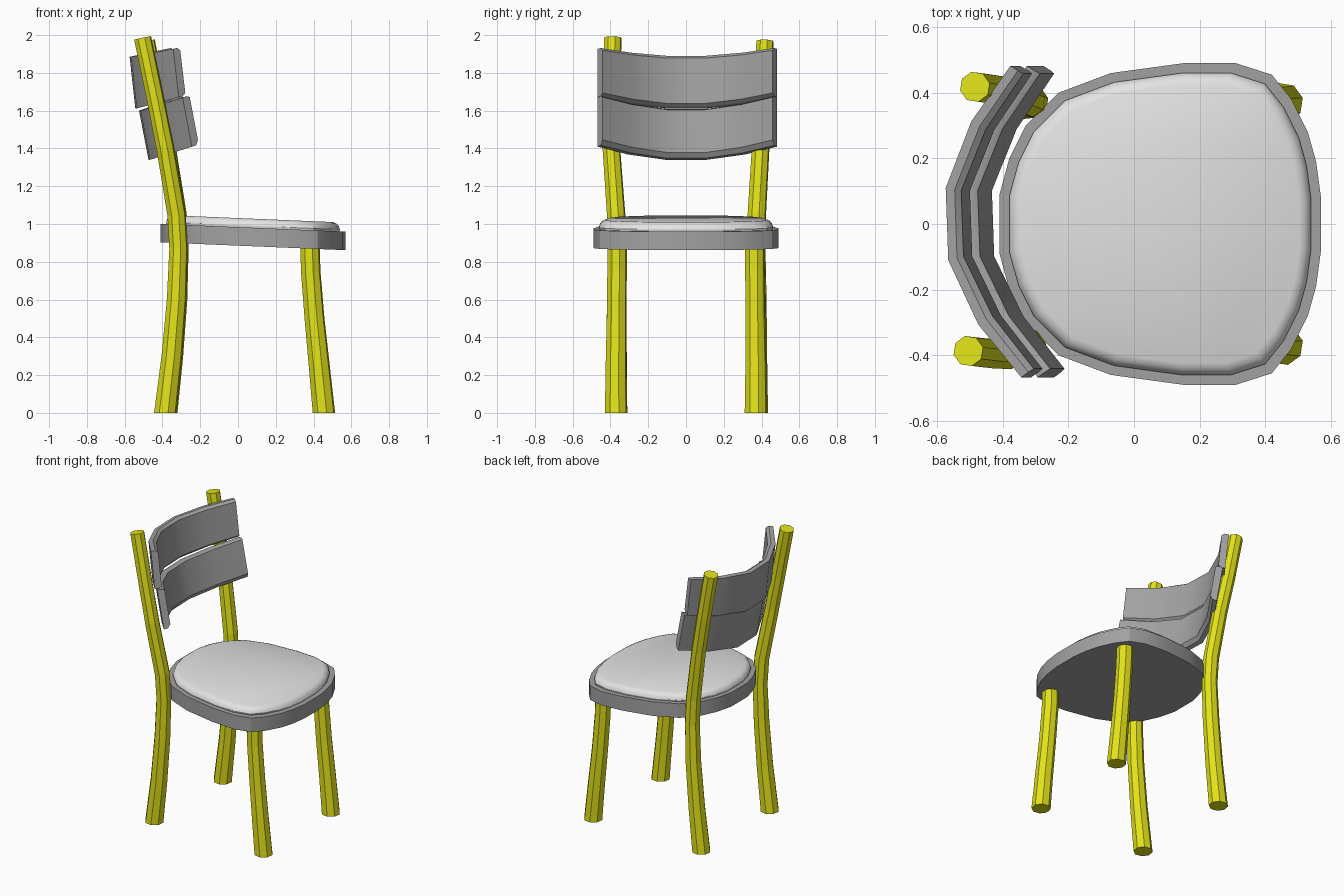
import bpy, bmesh, math
from mathutils import Vector, Matrix

cube = bpy.data.objects.get("Cube")
if cube:
    bpy.data.objects.remove(cube, do_unlink=True)


def material(name, rgb):
    mat = bpy.data.materials.new(name)
    mat.use_nodes = True
    mat.diffuse_color = (*rgb, 1)
    mat.node_tree.nodes["Principled BSDF"].inputs["Base Color"].default_value = (*rgb, 1)
    return mat


yellow = material("yellow_paint", (0.76, 0.76, 0.01))
grey = material("mid_grey", (0.36, 0.36, 0.36))
pale = material("pale_grey", (0.77, 0.77, 0.77))


def loft(name, rings, mat, smooth=True):
    """Skin a list of closed rings and cap both ends."""
    bm = bmesh.new()
    loops = [[bm.verts.new(p) for p in ring] for ring in rings]
    for a, b in zip(loops, loops[1:]):
        for i in range(len(a)):
            j = (i + 1) % len(a)
            bm.faces.new((a[i], a[j], b[j], b[i]))
    bm.faces.new(loops[0])
    bm.faces.new(loops[-1])
    bmesh.ops.recalc_face_normals(bm, faces=bm.faces)
    mesh = bpy.data.meshes.new(name)
    bm.to_mesh(mesh)
    bm.free()
    mesh.materials.append(mat)
    obj = bpy.data.objects.new(name, mesh)
    bpy.context.collection.objects.link(obj)
    if smooth:
        bpy.ops.object.select_all(action="DESELECT")
        obj.select_set(True)
        bpy.context.view_layer.objects.active = obj
        bpy.ops.object.shade_smooth_by_angle(angle=math.radians(30))
    return obj


# Bent octagonal legs: path points are (x, y, z, radius)
def leg(name, path):
    pts = [Vector(p[:3]) for p in path]
    rings = []
    for i, p in enumerate(pts):
        t = (pts[min(i + 1, len(pts) - 1)] - pts[max(i - 1, 0)]).normalized()
        if i == 0:
            t = Vector((0, 0, 1))
        v = t.cross(Vector((1, 0, 0))).normalized()
        u = v.cross(t)
        ring = []
        for k in range(8):
            a = math.tau * (k + 0.3) / 8
            ring.append(p + path[i][3] * (math.cos(a) * u + math.sin(a) * v))
        rings.append(ring)
    loft(name, rings, yellow, smooth=False)


for side, s in (("left", 1), ("right", -1)):
    leg("front_leg_" + side, [
        (0.455, s * 0.37, 0, 0.061), (0.43, s * 0.37, 0.25, 0.057),
        (0.405, s * 0.367, 0.5, 0.054), (0.385, s * 0.365, 0.75, 0.053),
        (0.38, s * 0.365, 0.92, 0.053)])

leg("back_leg_right", [
    (-0.385, -0.37, 0, 0.061), (-0.35, -0.368, 0.3, 0.056), (-0.325, -0.367, 0.6, 0.053),
    (-0.315, -0.365, 0.87, 0.05), (-0.325, -0.37, 1.05, 0.05), (-0.385, -0.395, 1.4, 0.048),
    (-0.435, -0.395, 1.65, 0.047), (-0.505, -0.387, 1.985, 0.047)])
leg("back_leg_left", [
    (-0.38, 0.375, 0, 0.061), (-0.345, 0.375, 0.3, 0.056), (-0.32, 0.375, 0.6, 0.053),
    (-0.31, 0.372, 0.87, 0.05), (-0.32, 0.375, 1.05, 0.05), (-0.375, 0.395, 1.4, 0.048),
    (-0.425, 0.41, 1.65, 0.047), (-0.485, 0.418, 1.968, 0.047)])

# Seat outline, one half mirrored across y
half = [(-0.41, 0.09), (-0.38, 0.2), (-0.33, 0.3), (-0.23, 0.4), (-0.07, 0.46),
        (0.15, 0.49), (0.31, 0.49), (0.42, 0.455), (0.48, 0.38), (0.53, 0.28),
        (0.555, 0.19), (0.57, 0.08)]
outline = half + [(x, -y) for x, y in reversed(half)]


def seat_ring(inset, z):
    """Shrink the outline by the inset and lay it on the sloping seat plane."""
    ring = []
    for x, y in outline:
        px = 0.08 + (x - 0.08) * (1 - inset / 0.49)
        ring.append((px, y * (1 - inset / 0.49), z - 0.042 * (px - 0.08)))
    return ring


loft("seat_base", [seat_ring(0, 0.882), seat_ring(0, 0.98)], grey)
loft("seat_cushion", [seat_ring(i, z) for i, z in
     ((0.035, 0.97), (0.03, 0.99), (0.036, 1.008), (0.048, 1.02), (0.066, 1.028))], pale)

# Curved backrest slats: plan arcs as (y, distance forward)
back_arc = [(-0.475, 0.21), (-0.31, 0.085), (-0.11, 0), (0.11, 0), (0.31, 0.085), (0.475, 0.21)]
front_arc = [(-0.45, 0.247), (-0.285, 0.127), (-0.1, 0.045), (0.1, 0.045), (0.285, 0.127), (0.45, 0.247)]


def slat(name, bottom, top, bevel_low, bevel_high):
    """bottom and top are (x, z, rise of the edge per unit forward)."""
    section = [(0, 0), (0, 1), (0.6, 1), (1, 1 - bevel_high), (1, bevel_low), (0.6, 0)]
    yaw = Matrix.Rotation(math.radians(2), 3, "Z")
    rings = []
    for b, f in zip(back_arc, front_arc):
        ring = []
        for t, v in section:
            y, d = b[0] + (f[0] - b[0]) * t, b[1] + (f[1] - b[1]) * t
            x, z, rise = [lo + (hi - lo) * v for lo, hi in zip(bottom, top)]
            q = yaw @ Vector((d, y, 0))
            ring.append((x + q.x, q.y, z + rise * d))
        rings.append(ring)
    loft(name, rings, grey)


slat("lower_back_slat", (-0.47, 1.34, 0.33), (-0.52, 1.6, 0.33), 0.09, 0.04)
slat("upper_back_slat", (-0.54, 1.612, 0.28), (-0.57, 1.885, 0.2), 0.05, 0.06)
